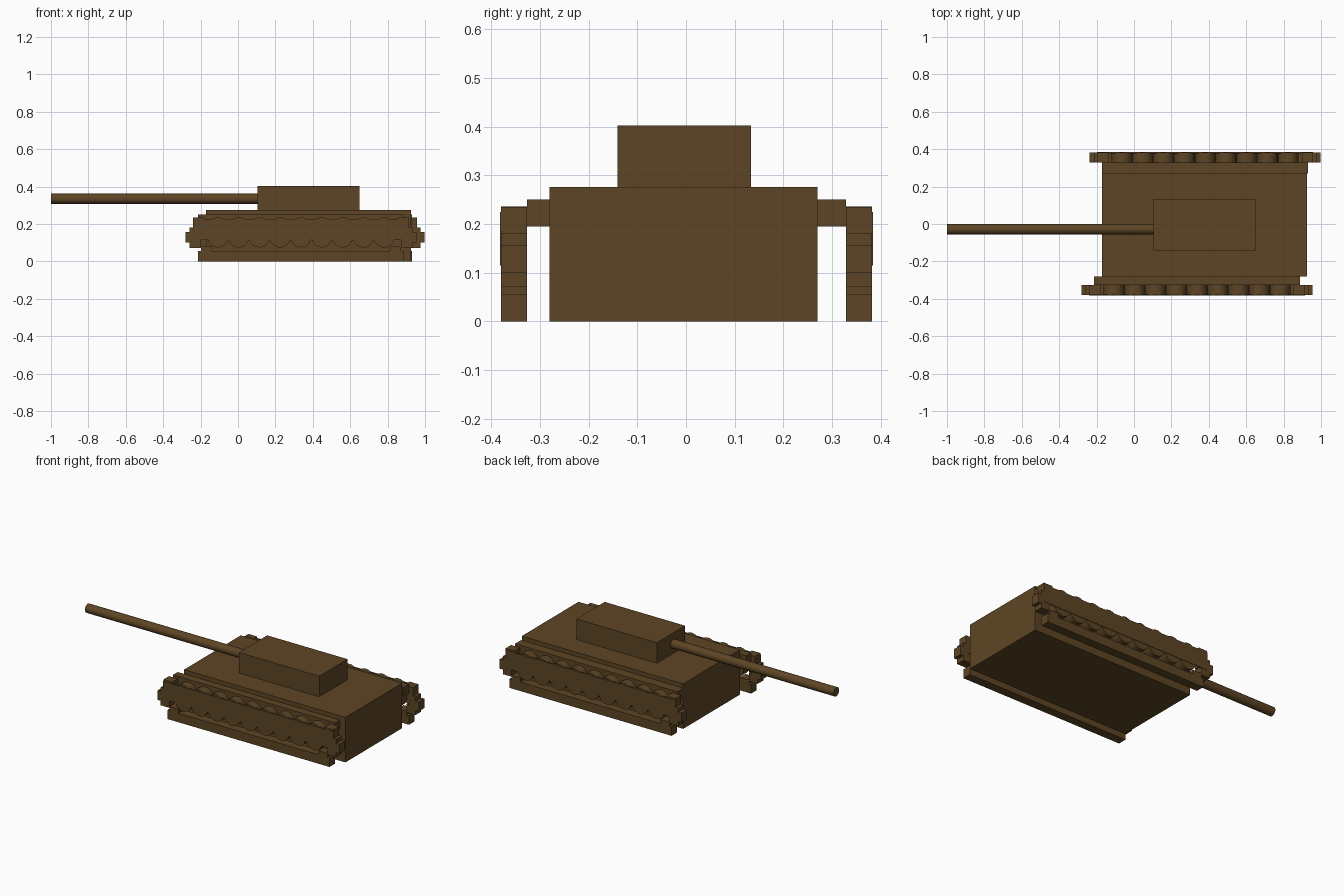
import bpy, math

if "Cube" in bpy.data.objects:
    bpy.data.objects.remove(bpy.data.objects["Cube"])

brown = bpy.data.materials.new("dark_earth_brown")
brown.diffuse_color = (0.11, 0.06, 0.018, 1)
brown.use_nodes = True
brown.node_tree.nodes["Principled BSDF"].inputs["Base Color"].default_value = brown.diffuse_color


def finish(name):
    ob = bpy.context.object
    ob.name = name
    ob.data.materials.append(brown)
    return ob


def box(name, x0, x1, y0, y1, z0, z1):
    bpy.ops.mesh.primitive_cube_add(
        size=1, location=((x0 + x1) / 2, (y0 + y1) / 2, (z0 + z1) / 2))
    ob = finish(name)
    ob.scale = (x1 - x0, y1 - y0, z1 - z0)
    return ob


def cylinder(name, radius, depth, loc, rot, sides=24):
    bpy.ops.mesh.primitive_cylinder_add(
        vertices=sides, radius=radius, depth=depth, location=loc, rotation=rot)
    ob = finish(name)
    bpy.ops.object.shade_smooth_by_angle(angle=math.radians(40))
    return ob


# Hull, turret and gun
box("hull", -0.17, 0.925, -0.28, 0.27, 0, 0.276)
box("turret", 0.105, 0.65, -0.141, 0.133, 0.276, 0.402)
cylinder("gun_barrel", 0.027, 1.11, (-0.445, -0.028, 0.335), (0, math.pi / 2, 0))

# Track links at one end: distance of outer face from track centre, z range
LINKS = [(0.617, 0.10, 0.157), (0.595, 0.072, 0.125), (0.595, 0.13, 0.182),
         (0.577, 0.18, 0.235), (0.535, 0.045, 0.08)]

# Running gear: each side is offset along the hull
for side, cx, inner, outer, hull_y in (("right", 0.337, -0.326, -0.380, -0.28),
                                       ("left", 0.380, 0.328, 0.382, 0.27)):
    lo, hi = min(inner, outer), max(inner, outer)
    mid = (lo + hi) / 2
    s = -1 if side == "right" else 1

    # Shelf joining hull and track
    box(side + "_fender", cx - 0.55, cx + 0.55,
        min(hull_y, inner), max(hull_y, inner), 0.195, 0.25)

    # Ground run
    box(side + "_lower_track", cx - 0.55, cx + 0.55, lo, hi, 0, 0.055)

    # Skirt plate hiding the upper half of the wheels
    a, b = sorted((outer - s * 0.004, outer + s * 0.002))
    box(side + "_skirt", cx - 0.577, cx + 0.577, a, b, 0.115, 0.225)

    # Nine road wheels with return rollers above
    for i in range(9):
        x = cx + (i - 4) * 0.111
        for name, z in (("_road_wheel", 0.130), ("_return_roller", 0.180)):
            cylinder(side + name, 0.0555, 0.053, (x, mid, z), (math.pi / 2, 0, 0))

    # Stepped links round both ends
    for d in (-1, 1):
        for reach, z0, z1 in LINKS:
            xa, xb = sorted((cx + d * reach, cx + d * (reach - 0.06)))
            box(side + "_track_link", xa, xb, lo, hi, z0, z1)
